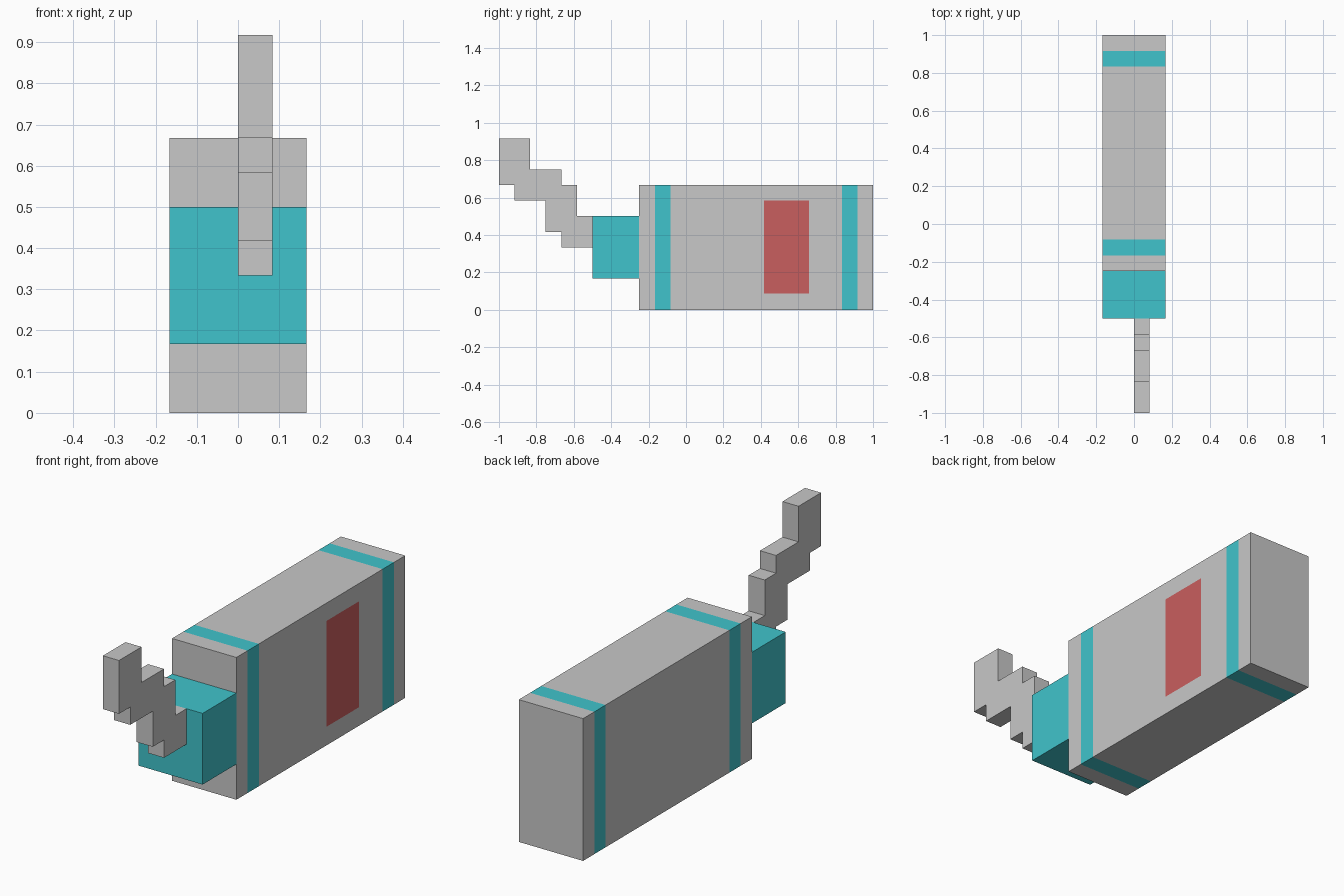
import bpy, bmesh
from mathutils import Vector

if "Cube" in bpy.data.objects:
    bpy.data.objects.remove(bpy.data.objects["Cube"])

U = 1 / 12  # grid module of the model


def material(name, rgb):
    m = bpy.data.materials.new(name)
    m.diffuse_color = (*rgb, 1)
    m.use_nodes = True
    m.node_tree.nodes["Principled BSDF"].inputs["Base Color"].default_value = m.diffuse_color
    return m


grey = material("light grey", (0.578, 0.578, 0.578))
teal = material("turquoise", (0.051, 0.552, 0.604))
red = material("soft red", (0.584, 0.112, 0.112))


def finish(name, bm, *mats):
    bmesh.ops.recalc_face_normals(bm, faces=bm.faces)
    me = bpy.data.meshes.new(name)
    bm.to_mesh(me)
    bm.free()
    for m in mats:
        me.materials.append(m)
    ob = bpy.data.objects.new(name, me)
    bpy.context.collection.objects.link(ob)


def box(lo, hi):
    bm = bmesh.new()
    bmesh.ops.create_cube(bm, size=1)
    for v in bm.verts:
        v.co = Vector([hi[i] if v.co[i] > 0 else lo[i] for i in range(3)])
    return bm


def cut(bm, axis, value, faces):
    no = Vector((0, 0, 0))
    no[axis] = 1
    geom = set(faces)
    for f in faces:
        geom.update(f.edges)
        geom.update(f.verts)
    bmesh.ops.bisect_plane(bm, geom=list(geom), plane_co=no * value, plane_no=no)


# Body: bands run all the way round, red panel on the right side only
bands = [(-2 * U, -U), (10 * U, 11 * U)]
panel_y, panel_z = (0.416, 0.658), (0.087, 0.583)
body = box((-2 * U, -3 * U, 0), (2 * U, 12 * U, 8 * U))
for band in bands:
    for y in band:
        cut(body, 1, y, body.faces[:])
for axis, pair in ((1, panel_y), (2, panel_z)):
    for value in pair:
        side = [f for f in body.faces if f.calc_center_median().x > 2 * U - 1e-4
                and -U < f.calc_center_median().y < 10 * U
                and (axis == 1 or panel_y[0] < f.calc_center_median().y < panel_y[1])]
        cut(body, axis, value, side)
for f in body.faces:
    c = f.calc_center_median()
    if any(a < c.y < b for a, b in bands):
        f.material_index = 1
    elif (c.x > 2 * U - 1e-4 and panel_y[0] < c.y < panel_y[1]
          and panel_z[0] < c.z < panel_z[1]):
        f.material_index = 2
finish("body", body, grey, teal, red)

# End cap
finish("end_cap", box((-2 * U, -6 * U, 2 * U), (2 * U, -3 * U, 6 * U)), teal)

# Stepped cord: side profile in modules (y, z), extruded off-centre
profile = [(-12, 11), (-10, 11), (-10, 9), (-8, 9), (-8, 8), (-7, 8), (-7, 6), (-6, 6),
           (-6, 4), (-8, 4), (-8, 5), (-9, 5), (-9, 7), (-11, 7), (-11, 8), (-12, 8)]
cord = bmesh.new()
face = cord.faces.new([cord.verts.new((0, y * U, z * U)) for y, z in profile])
ext = bmesh.ops.extrude_face_region(cord, geom=[face])
bmesh.ops.translate(cord, vec=(U, 0, 0),
                    verts=[g for g in ext["geom"] if isinstance(g, bmesh.types.BMVert)])
finish("stepped_cord", cord, grey)
